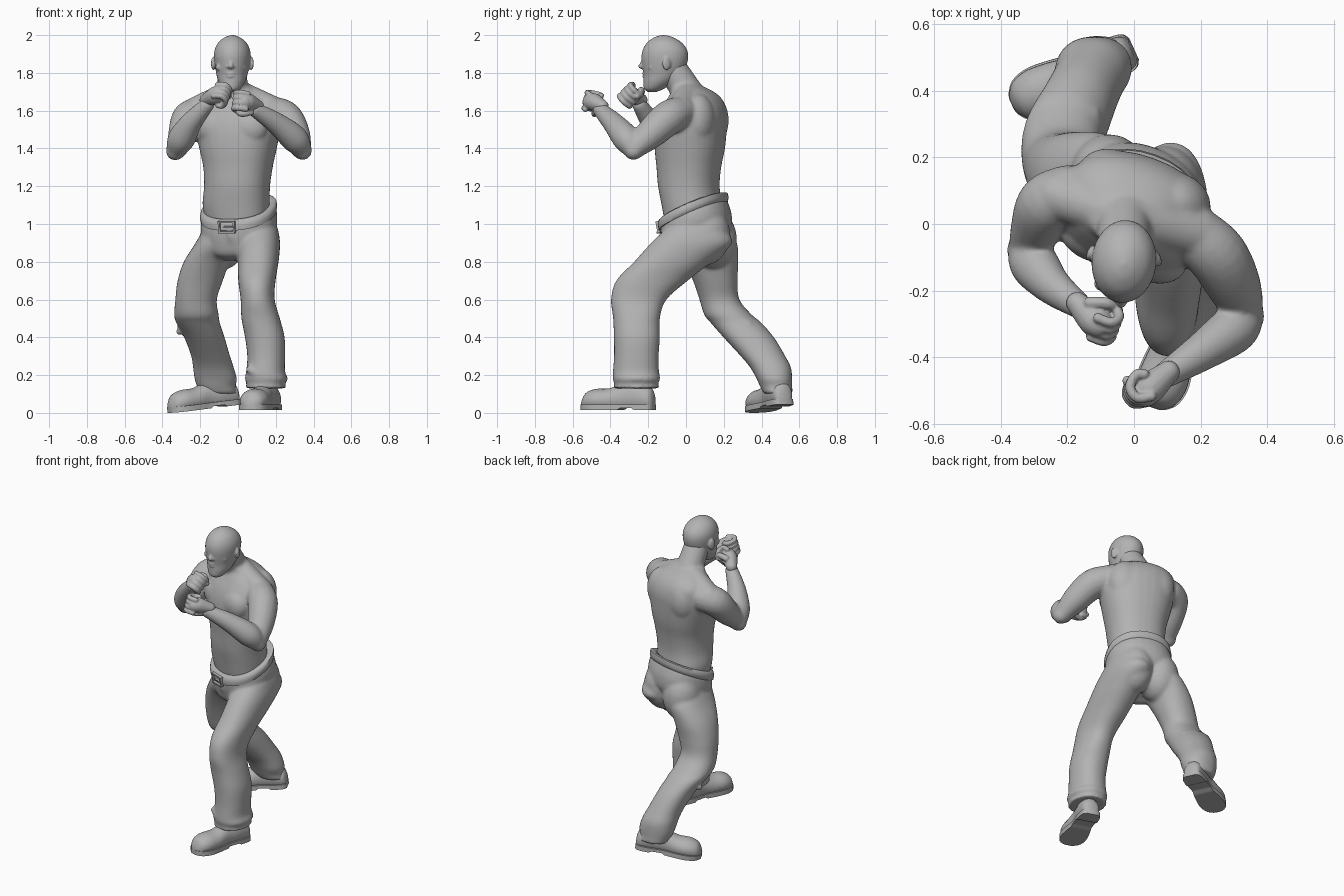
import bpy, bmesh, math
from mathutils import Vector, Matrix

cube = bpy.data.objects.get("Cube")
if cube:
    bpy.data.objects.remove(cube)

grey = bpy.data.materials.new("plain grey")
grey.use_nodes = True
COLOUR = (0.45, 0.45, 0.45, 1)
grey.diffuse_color = COLOUR
grey.node_tree.nodes["Principled BSDF"].inputs["Base Color"].default_value = COLOUR

BODY_YAW = math.radians(-20)
SIDES = 32


def spline(points, steps=5):
    """Smooth curve through tuples of any length."""
    out = []
    last = len(points) - 1
    for i in range(last):
        quad = list(zip(points[max(i - 1, 0)], points[i], points[i + 1], points[min(i + 2, last)]))
        for s in range(steps):
            t = s / steps
            out.append([b + 0.5 * t * (c - a + t * (2 * a - 5 * b + 4 * c - d
                        + t * (3 * (b - c) + d - a))) for a, b, c, d in quad])
    return out + [list(points[-1])]


def loft(bm, rings, closed=False):
    loops = [[bm.verts.new(p) for p in ring] for ring in rings]
    n = len(loops[0])
    pairs = list(zip(loops, loops[1:]))
    if closed:
        pairs.append((loops[-1], loops[0]))
    for a, b in pairs:
        for i in range(n):
            j = (i + 1) % n
            bm.faces.new((a[i], a[j], b[j], b[i]))
    if not closed:
        bm.faces.new(loops[0])
        bm.faces.new(loops[-1])


def oval(cx, cy, z, rx, ry, yaw=0, tilt=0, power=2):
    ring = []
    for i in range(SIDES):
        a = math.tau * i / SIDES
        c, s = math.cos(a), math.sin(a)
        x = rx * math.copysign(abs(c) ** (2 / power), c)
        y = ry * math.copysign(abs(s) ** (2 / power), s)
        ring.append(Vector((cx, cy, z + tilt * y)) + Matrix.Rotation(yaw, 3, "Z") @ Vector((x, y, 0)))
    return ring


def stack(bm, rows, yaw=0, tilt=0, power=2):
    """Horizontal ovals from rows of height, centre and half sizes."""
    loft(bm, [oval(x, y, z, rx, ry, yaw, tilt, power) for z, x, y, rx, ry in spline(rows)])


def limb(bm, points, sides=16):
    """Round tube through points, with a radius at each and rounded ends."""
    path = spline(points)
    rings = []
    for i, (x, y, z, r) in enumerate(path):
        ahead, behind = path[min(i + 1, len(path) - 1)], path[max(i - 1, 0)]
        turn = (Vector(ahead[:3]) - Vector(behind[:3])).to_track_quat("Z", "Y")
        rings.append([Vector((x, y, z)) + turn @ Vector((r * math.cos(a), r * math.sin(a), 0))
                      for a in (math.tau * k / sides for k in range(sides))])
    loft(bm, rings)
    for end in (path[0], path[-1]):
        ball(bm, end[:3], [end[3]] * 3)


def ball(bm, at, size, yaw=0):
    m = Matrix.Translation(at) @ Matrix.Rotation(yaw, 4, "Z") @ Matrix.Diagonal((*size, 1))
    bmesh.ops.create_icosphere(bm, subdivisions=3, radius=1, matrix=m)


def finish(name, bm, voxel=0, relax=3, angle=60):
    bmesh.ops.recalc_face_normals(bm, faces=bm.faces)
    mesh = bpy.data.meshes.new(name)
    bm.to_mesh(mesh)
    bm.free()
    mesh.materials.append(grey)
    obj = bpy.data.objects.new(name, mesh)
    bpy.context.collection.objects.link(obj)
    mesh.shade_smooth()
    if voxel:
        fuse = obj.modifiers.new("fuse", "REMESH")
        fuse.mode = "VOXEL"
        fuse.voxel_size = voxel
        fuse.use_smooth_shade = True
        soft = obj.modifiers.new("soften", "SMOOTH")
        soft.iterations = relax
    else:
        mesh.set_sharp_from_angle(angle=math.radians(angle))


def body_point(x, y, z):
    return Matrix.Rotation(BODY_YAW, 3, "Z") @ Vector((x, y, z)) + Vector((0, 0.02, 0))


# Bare torso with chest, shoulder blades and neck slopes
skin = bmesh.new()
stack(skin, [(1.0, 0, .04, .165, .145), (1.1, -.01, .03, .177, .152), (1.2, -.005, .015, .173, .157),
             (1.3, 0, .015, .182, .165), (1.4, 0, .02, .204, .178), (1.5, 0, .025, .224, .18),
             (1.58, 0, .035, .225, .17), (1.65, -.01, .045, .2, .14), (1.7, -.02, .035, .14, .105),
             (1.74, -.03, -.01, .08, .07)], BODY_YAW, power=2.3)
for side in (-1, 1):
    ball(skin, body_point(side * .09, -.095, 1.51), (.11, .075, .1), BODY_YAW)
    ball(skin, body_point(side * .1, .085, 1.55), (.11, .09, .14), BODY_YAW)
limb(skin, [(-.03, .03, 1.66, .087), (-.03, -.02, 1.74, .082), (-.03, -.075, 1.83, .076)])
for tip in ((.19, -.03, 1.6, .075), (-.23, .085, 1.595, .075)):
    limb(skin, [(-.02, .02, 1.705, .068), tip])

# Arms with pointed elbows
limb(skin, [(.18, -.03, 1.59, .087), (.25, -.095, 1.56, .092), (.302, -.19, 1.475, .081), (.334, -.27, 1.4, .056)])
limb(skin, [(.342, -.278, 1.388, .05), (.3, -.315, 1.45, .073), (.2, -.385, 1.535, .058), (.09, -.455, 1.605, .04)])
limb(skin, [(-.2, .09, 1.58, .087), (-.26, .06, 1.56, .09), (-.292, -.01, 1.475, .079), (-.322, -.075, 1.4, .056)])
limb(skin, [(-.332, -.078, 1.386, .05), (-.3, -.12, 1.45, .073), (-.245, -.185, 1.54, .058), (-.165, -.245, 1.63, .04)])
finish("bare_upper_body", skin, .008, 14)


# Clenched fists
def fist(name, at, forward, palm):
    bm = bmesh.new()
    d = Vector(forward).normalized()
    p = Vector(palm)
    p = (p - d * p.dot(d)).normalized()
    k = d.cross(p)
    c = Vector(at)
    limb(bm, [(*(c - d * .07), .034), (*(c - k * .005), .047), (*(c + d * .025), .044)])
    for i in range(4):
        o = c + k * (i - 1.5) * .028
        steps = ((.03, -.024), (.065, .0), (.06, .038), (.02, .055), (.0, .04))
        limb(bm, [(*(o + d * f + p * s), .0155) for f, s in steps], 8)
    limb(bm, [(*(c - d * .03 + k * .04), .019), (*(c + d * .01 + k * .058 + p * .03), .018),
              (*(c + d * .035 + k * .03 + p * .064), .015)], 8)
    finish(name, bm, .005, 2)


fist("left_fist", (.052, -.488, 1.64), (-.25, -.22, .08), (-.5, .8, -.1))
fist("right_fist", (-.122, -.282, 1.682), (.15, -.14, .08), (.6, .4, -.6))

# Bald head
head = bmesh.new()
stack(head, [(1.698, -.035, -.18, .02, .02), (1.715, -.035, -.17, .047, .052), (1.75, -.033, -.145, .069, .08),
             (1.79, -.032, -.125, .082, .1), (1.84, -.03, -.115, .092, .118), (1.89, -.03, -.112, .097, .124),
             (1.93, -.03, -.112, .091, .114), (1.965, -.03, -.115, .071, .087), (1.99, -.03, -.118, .037, .046),
             (2.0, -.03, -.12, .006, .008)], math.radians(-5))

# Face and ears
FACE_X = -.038
limb(head, [(FACE_X, -.222, 1.878, .009), (FACE_X, -.231, 1.85, .012), (FACE_X, -.237, 1.836, .015)], 8)
for z, width in ((1.797, .028), (1.782, .024)):
    ball(head, (FACE_X, -.216, z), (width, .015, .009))
ball(head, (FACE_X, -.197, 1.732), (.034, .026, .024))
for side in (-1, 1):
    ball(head, (FACE_X + side * .016, -.225, 1.833), (.011, .011, .009))
    limb(head, [(FACE_X + side * .014, -.222, 1.884, .008), (FACE_X + side * .042, -.209, 1.892, .01),
                (FACE_X + side * .066, -.182, 1.882, .01)], 8)
    ball(head, (FACE_X + side * .037, -.209, 1.866), (.014, .009, .007))
    ball(head, (FACE_X + side * .05, -.178, 1.83), (.032, .026, .024))
    ball(head, (-.03 + side * .1, -.095 - side * .008, 1.85), (.011, .024, .036), side * .35)
finish("head", head, .005, 4)

# Trousers: hips and two legs
cloth = bmesh.new()
stack(cloth, [(.84, 0, .07, .1, .09), (.9, 0, .072, .17, .16), (.97, .005, .06, .2, .177),
              (1.03, .005, .047, .202, .175), (1.068, .003, .04, .192, .167)], BODY_YAW, .42, 2.2)
ball(cloth, (.088, .1, .94), (.12, .135, .16))
ball(cloth, (-.075, .14, .92), (.12, .13, .16))
stack(cloth, [(.98, .11, .05, .1, .15), (.9, .11, .03, .113, .215), (.8, .107, -.07, .108, .205),
              (.7, .1, -.18, .099, .19), (.6, .104, -.25, .09, .147), (.5, .12, -.262, .102, .124),
              (.4, .142, -.26, .105, .122), (.3, .149, -.263, .1, .118), (.22, .146, -.265, .103, .122),
              (.18, .15, -.262, .114, .126), (.155, .147, -.264, .102, .116), (.13, .147, -.262, .11, .124)], power=2.2)
stack(cloth, [(.98, -.09, .08, .09, .13), (.9, -.11, .105, .115, .165), (.8, -.165, .135, .122, .142),
              (.7, -.2, .155, .12, .118), (.6, -.222, .177, .11, .106), (.52, -.22, .222, .118, .126),
              (.48, -.213, .262, .116, .134), (.4, -.178, .332, .107, .134), (.3, -.145, .408, .103, .118),
              (.24, -.13, .448, .108, .108), (.18, -.118, .468, .112, .094), (.14, -.115, .477, .102, .085),
              (.1, -.1, .49, .1, .077)], power=2.2)
# Wrinkles in the cloth
limb(cloth, [(-.045, -.115, .99, .012), (-.04, -.115, .93, .014), (-.025, -.09, .88, .014)], 8)
limb(cloth, [(-.31, .3, .43, .02), (-.22, .35, .475, .025), (-.12, .33, .47, .02)], 8)
limb(cloth, [(.06, -.34, .23, .02), (.13, -.365, .2, .022), (.22, -.32, .22, .02)], 8)
finish("trousers", cloth, .009, 10)

# Belt following the tilted waist
belt = bmesh.new()
profile = [(.0, -.03), (.014, -.024), (.018, 0), (.014, .024), (.0, .03), (-.03, .02), (-.03, -.02)]
hoops = [oval(.003, .038, 1.066 + h, .186 + r, .163 + r, BODY_YAW, .44, 2.2) for r, h in profile]
loft(belt, hoops, closed=True)
finish("belt", belt)


# Buckle frame and tongue
def block(bm, x, z, wide, tall, deep):
    m = (Matrix.Translation((.003, .038, 1.066)) @ Matrix.Rotation(BODY_YAW, 4, "Z")
         @ Matrix.Translation((x, -.182, z)) @ Matrix.Rotation(.2, 4, "X")
         @ Matrix.Diagonal((wide, deep, tall, 1)))
    bmesh.ops.create_cube(bm, size=1, matrix=m)


buckle = bmesh.new()
for side in (-1, 1):
    block(buckle, side * .042, -.082, .01, .062, .016)
    block(buckle, 0, -.082 + side * .027, .094, .01, .016)
block(buckle, .012, -.082, .055, .009, .018)
finish("belt_buckle", buckle, angle=30)

# Work shoes with flat soles
SHOE = [(0, .03, .085), (.02, .052, .12), (.09, .06, .15), (.17, .057, .14), (.25, .07, .115),
        (.32, .075, .112), (.37, .06, .095), (.395, .032, .06), (.402, .012, .03)]


def shoe(name, heel, toe):
    base = Vector(heel)
    along = (Vector(toe) - base).normalized()
    across = along.cross(Vector((0, 0, 1))).normalized()
    up = across.cross(along)
    bm = bmesh.new()
    upper, sole = [], []
    angles = [math.tau * k / SIDES for k in range(SIDES)]
    for t, w, h in spline(SHOE):
        o = base + along * t
        upper.append([o + across * w * math.cos(a) + up * max(.012, h * (.45 + .55 * math.sin(a)))
                      for a in angles])
        # The sole has a raised step between heel and ball
        arch = .01 if .1 < t < .18 else 0
        sole.append([o + across * s * (w + .005) + up * z
                     for s, z in ((-1, arch), (1, arch), (1, .03), (-1, .03))])
    loft(bm, upper)
    loft(bm, sole)
    finish(name, bm, angle=45)


shoe("left_shoe", (.185, -.17, .015), (.06, -.55, .015))
shoe("right_shoe", (0, .525, .045), (-.35, .365, .002))
